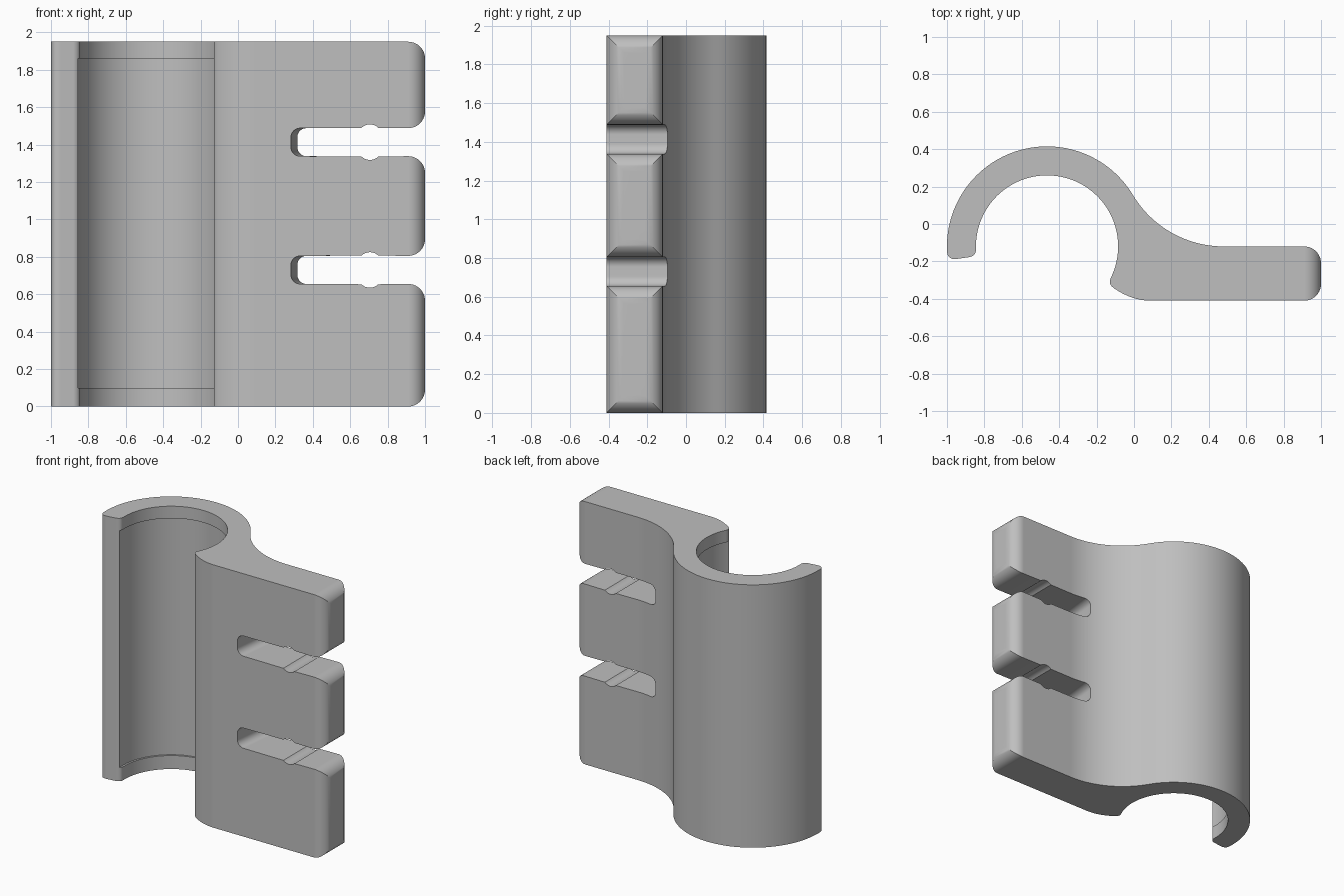
import bpy
import bmesh
from math import sin, cos, radians

if "Cube" in bpy.data.objects:
    bpy.data.objects.remove(bpy.data.objects["Cube"], do_unlink=True)

HEIGHT = 1.95
HOOK_X, HOOK_Y = -0.465, -0.12    # centre of the hook
OUTER, INNER = 0.535, 0.38        # hook radii

grey = bpy.data.materials.new("plain grey")
grey.use_nodes = True
colour = (0.52, 0.52, 0.52, 1)
grey.diffuse_color = colour
grey.node_tree.nodes["Principled BSDF"].inputs["Base Color"].default_value = colour


def arc(cx, cy, r, start, end, steps):
    """Points along a circular arc, angles in degrees."""
    angles = [radians(start + (end - start) * i / steps) for i in range(steps + 1)]
    return [(cx + r * cos(a), cy + r * sin(a)) for a in angles]


def bezier(a, b, c, steps=8):
    """Points along a quadratic curve from a to c."""
    ts = [i / steps for i in range(steps + 1)]
    return [tuple((1 - t) ** 2 * p + 2 * t * (1 - t) * q + t * t * r
                  for p, q, r in zip(a, b, c)) for t in ts]


def prism(name, near, far):
    """Solid between two matching outlines."""
    bm = bmesh.new()
    rings = [[bm.verts.new(p) for p in ring] for ring in (near, far)]
    n = len(near)
    for ring in rings:
        bm.faces.new(ring)
    for i in range(n):
        j = (i + 1) % n
        bm.faces.new((rings[0][i], rings[0][j], rings[1][j], rings[1][i]))
    bmesh.ops.recalc_face_normals(bm, faces=bm.faces)
    mesh = bpy.data.meshes.new(name)
    bm.to_mesh(mesh)
    bm.free()
    mesh.materials.append(grey)
    obj = bpy.data.objects.new(name, mesh)
    bpy.context.collection.objects.link(obj)
    return obj


def carve(obj, cutter, operation):
    """Apply a boolean and discard its cutter."""
    bpy.context.view_layer.objects.active = obj
    mod = obj.modifiers.new(cutter.name, "BOOLEAN")
    mod.operation, mod.solver, mod.object = operation, "EXACT", cutter
    bpy.ops.object.modifier_apply(modifier=mod.name)
    bpy.data.objects.remove(cutter, do_unlink=True)


# Plan outline: hook, concave sweep, straight arm, hook lip
plan = arc(HOOK_X, HOOK_Y, OUTER, 180, 31, 56)
plan += arc(0.48, 0.447, 0.567, 211, 270, 24)[1:]
plan += arc(0.91, -0.21, 0.09, 90, 0, 10)
plan += arc(0.91, -0.32, 0.09, 0, -90, 10)
plan += bezier((0.09, -0.41), (-0.01, -0.41), (-0.105, -0.345))
plan += bezier((-0.115, -0.337), (-0.137, -0.318), (-0.125, -0.29))
plan += arc(HOOK_X, HOOK_Y, INNER, -25, 180, 72)
plan += bezier((-0.845, -0.135), (-0.845, -0.17), (-0.88, -0.177))
plan += bezier((-0.95, -0.187), (-1.0, -0.192), (-1.0, -0.14))
bracket = prism("hook_bracket", [(x, y, -0.1) for x, y in plan],
                [(x, y, HEIGHT + 0.1) for x, y in plan])


def slot(low, high):
    """Slot outline from bottom mouth, round the inner end, to top mouth."""
    r = 0.05
    dent = arc(0.705, low + 0.045, 0.065, 226, 314, 8)
    bottom = arc(0.91, low - 0.09, 0.09, 0, 90, 10) + dent[::-1]
    end = arc(0.3 + r, low + r, r, 270, 180, 8) + arc(0.3 + r, high - r, r, 180, 90, 8)
    top = [(x, low + high - z) for x, z in reversed(bottom)]
    return bottom + end + top


# Front outline: three rounded prongs with two slots, the slot ends slanting
front = [(-1.2, 0.0)] + arc(0.91, 0.09, 0.09, -90, 0, 10)
front += slot(0.655, 0.805) + slot(1.338, 1.488)
front += arc(0.91, HEIGHT - 0.09, 0.09, 0, 90, 10) + [(-1.2, HEIGHT)]


def layer(y):
    return [(x + (0.11 * (y + 0.25) if 0 < x < 0.4 else 0), y, z) for x, z in front]


carve(bracket, prism("prong_cutter", layer(-0.6), layer(0.6)), "INTERSECT")

# Shallow recess inside the hook, leaving a rim at each end
ring = arc(HOOK_X, HOOK_Y, INNER + 0.014, 0, 360, 128)[:-1]
carve(bracket, prism("recess_cutter", [(x, y, 0.1) for x, y in ring],
                     [(x, y, 1.86) for x, y in ring]), "DIFFERENCE")

# Smooth curves, crisp edges
bpy.ops.object.select_all(action="DESELECT")
bracket.select_set(True)
bpy.context.view_layer.objects.active = bracket
bpy.ops.object.shade_smooth_by_angle(angle=radians(25))
weighted = bracket.modifiers.new("even_shading", "WEIGHTED_NORMAL")
weighted.keep_sharp = True
